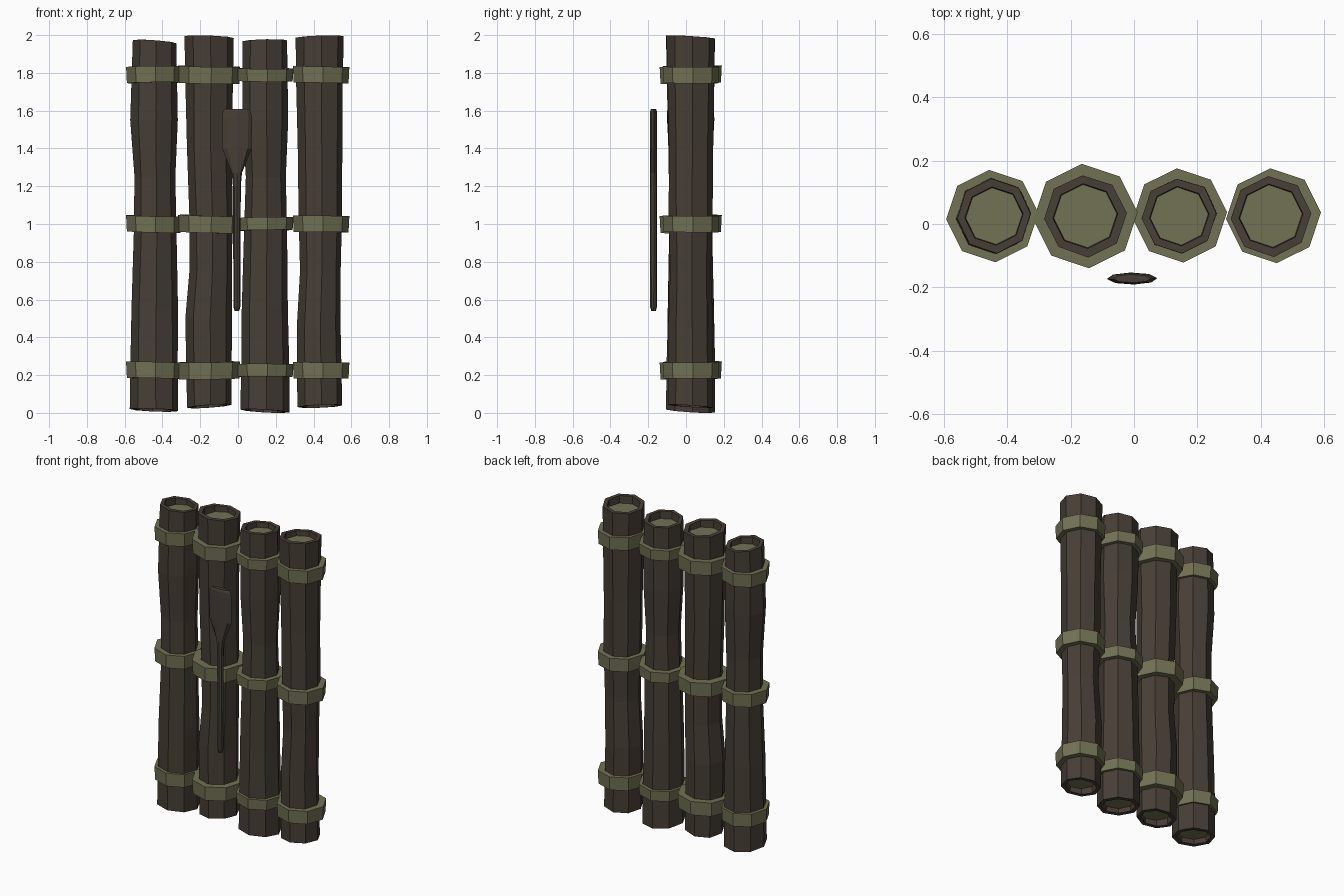
import bpy, math, random
from mathutils import Vector

if "Cube" in bpy.data.objects:
    bpy.data.objects.remove(bpy.data.objects["Cube"])

random.seed(4)
SIDES = 8
PHASE = math.radians(4)


def srgb(r, g, b):
    return [((c / 255 + 0.055) / 1.055) ** 2.4 for c in (r, g, b)] + [1]


def material(name, rgb):
    m = bpy.data.materials.new(name)
    m.diffuse_color = srgb(*rgb)
    m.use_nodes = True
    m.node_tree.nodes["Principled BSDF"].inputs["Base Color"].default_value = m.diffuse_color
    return m


bark = material("dark_bark", (71, 62, 54))
olive = material("olive_rope", (114, 113, 84))


def ring(cx, cy, z, rx, ry=None, tilt=(0, 0), jitter=0):
    """Octagonal section; tilt raises z linearly across the section."""
    ry = ry or rx
    pts = []
    for i in range(SIDES):
        a = PHASE + 2 * math.pi * i / SIDES
        c, s = math.cos(a), math.sin(a)
        j = 1 + random.uniform(-jitter, jitter)
        pts.append(Vector((cx + rx * c * j, cy + ry * s * j,
                           z + tilt[0] * c + tilt[1] * s)))
    return pts


def loft(name, rings, mats, caps=True, cap_index=0):
    """Skin rings in order; caps close the ends, otherwise it loops round."""
    verts = [p for r in rings for p in r]
    n = len(rings)
    faces = []
    for k in range(n - 1 if caps else n):
        a, b = k * SIDES, ((k + 1) % n) * SIDES
        for i in range(SIDES):
            j = (i + 1) % SIDES
            faces.append((a + i, a + j, b + j, b + i))
    if caps:
        faces.append(tuple(reversed(range(SIDES))))
        faces.append(tuple(range((n - 1) * SIDES, n * SIDES)))
    me = bpy.data.meshes.new(name)
    me.from_pydata(verts, [], faces)
    for m in mats:
        me.materials.append(m)
    if caps:
        for p in me.polygons[-2:]:
            p.material_index = cap_index
    ob = bpy.data.objects.new(name, me)
    bpy.context.collection.objects.link(ob)
    return ob


# Each log: bottom z, top z, end tilts, [(z, left x, right x)] silhouette
logs = [
    (0.015, 1.965, [(0, -.574, -.315), (.25, -.572, -.317), (.55, -.565, -.318),
                    (.95, -.550, -.325), (1.25, -.550, -.330), (1.55, -.569, -.318),
                    (2, -.558, -.325)]),
    (0.035, 1.99, [(0, -.272, -.034), (.5, -.278, -.034), (.75, -.257, -.030),
                   (1.05, -.258, -.030), (1.4, -.272, -.034), (1.75, -.278, -.028),
                   (2, -.283, -.024)]),
    (0.01, 1.97, [(0, .013, .272), (.25, .015, .270), (.55, .020, .264),
                  (.95, .030, .260), (1.25, .042, .252), (1.55, .022, .264),
                  (2, .024, .262)]),
    (0.035, 1.99, [(0, .315, .553), (.45, .310, .545), (.75, .328, .545),
                   (1.05, .322, .553), (1.4, .318, .553), (1.75, .309, .556),
                   (2, .304, .560)]),
]
bands = [(-.447, .025, .146, .043), (-.153, .025, .165, .045),
         (.145, .027, .149, .034), (.440, .026, .150, .043)]

CY, RECESS = 0.025, 0.04
for n, (z0, z1, prof) in enumerate(logs, 1):
    sections = []
    for k, (z, l, r) in enumerate(prof):
        first, last = k == 0, k == len(prof) - 1
        cx, rad = (l + r) / 2, (r - l) / 2
        z = z0 if first else z1 if last else z
        tilt = (random.uniform(-.01, .01), -.008) if first or last else (0, 0)
        outer = ring(cx, CY, z, rad, tilt=tilt, jitter=.02)
        rim = ring(cx, CY, z, rad * .79, tilt=tilt)
        floor = ring(cx, CY, z + (RECESS if first else -RECESS), rad * .77)
        if first:
            sections += [floor, rim, outer]
        elif last:
            sections += [outer, rim, floor]
        else:
            sections.append(outer)
    # Log with hollowed olive ends
    loft(f"log_{n}", sections, [bark, olive], cap_index=1)

    # Lashing bands round the log
    bx, by, br, h = bands[n - 1]
    for k, z in enumerate((.225, 1.0, 1.79), 1):
        t = (random.uniform(-.004, .004), random.uniform(-.004, .004))
        loft(f"band_{n}_{k}", [ring(bx, by, z - h, br * .68, tilt=t),
                               ring(bx, by, z - h, br * .97, tilt=t),
                               ring(bx, by, z + h, br, tilt=t),
                               ring(bx, by, z + h, br * .68, tilt=t)],
             [olive], caps=False)

# Paddle leaning in front: (z, half width, half thickness)
paddle = [(.54, .012, .012), (.56, .018, .018), (1.2, .021, .019), (1.27, .027, .019),
          (1.40, .078, .019), (1.56, .080, .019), (1.595, .074, .018), (1.61, .060, .013)]
loft("paddle", [ring(-.006, -.172, z, w, t) for z, w, t in paddle], [bark])
